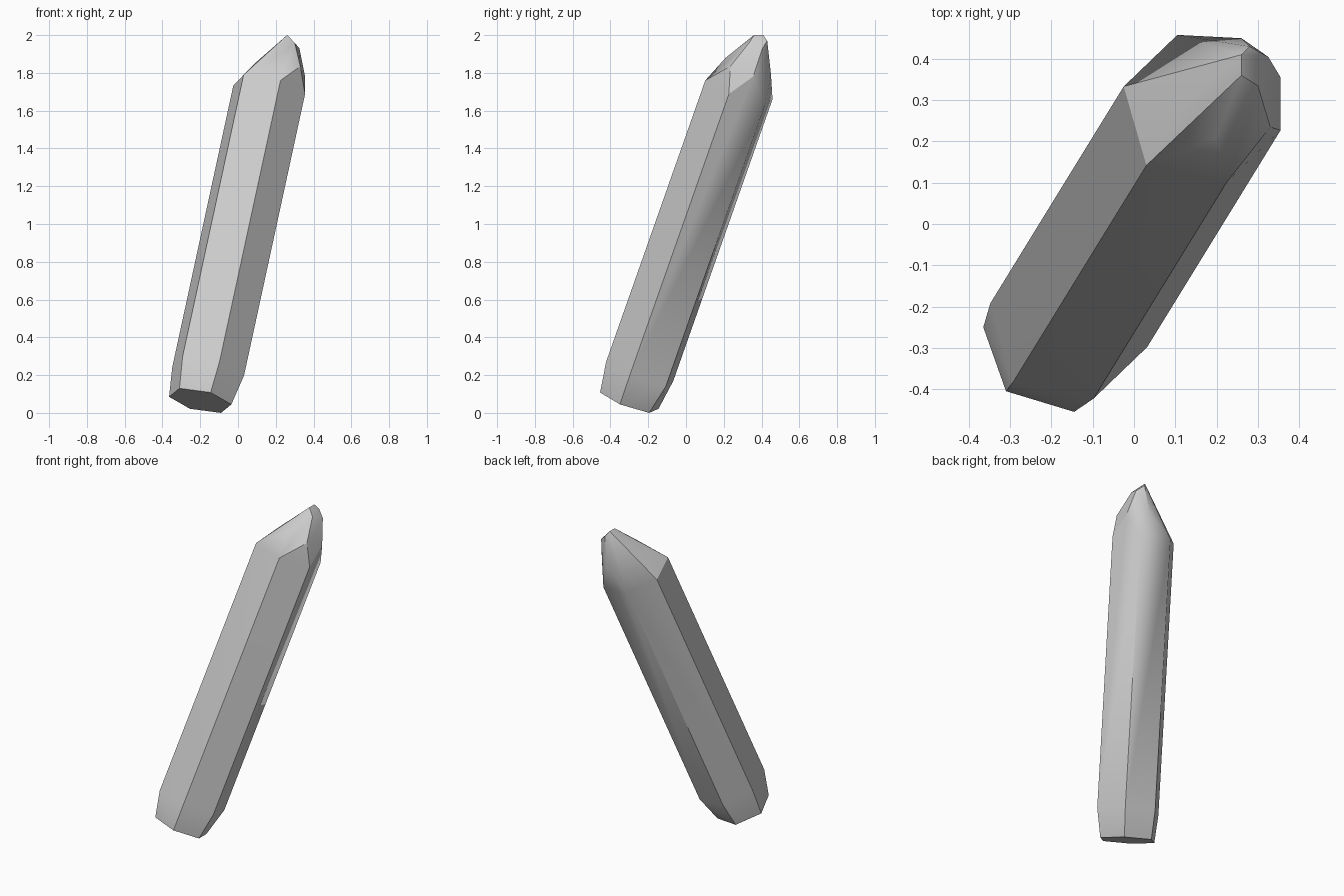
import bpy
import bmesh
import math
from mathutils import Vector

cube = bpy.data.objects.get("Cube")
if cube:
    bpy.data.objects.remove(cube)


def hex_ring(centre, half_corners):
    """Six corners of a point-symmetric hexagon from three corner offsets."""
    centre = Vector(centre)
    offsets = [Vector(c) for c in half_corners]
    return [centre + o for o in offsets] + [centre - o for o in offsets]


# Leaning hexagonal shaft: the same section at both ends
section = [(-.135, -.138, .08), (.06, -.178, .05), (.19, -.053, -.022)]
shaft_bottom = hex_ring((-.158, -.245, .22), section)
shaft_top = hex_ring((.165, .28, 1.71), section)

# Narrower cut foot
foot_section = [(-.11, -.105, .065), (.055, -.155, .043), (.165, -.05, -.02)]
foot = hex_ring((-.2, -.3, .065), foot_section)

# Facet corners of the chiselled tip
tip = [Vector(p) for p in (
    (.26, .36, 2), (.26, .41, 2),                            # ridge
    (.20, .21, 1.88), (.10, .27, 1.86),                      # front facets
    (.33, .235, 1.835), (.30, .335, 1.96),                   # left facets
    (.355, .355, 1.78), (.325, .405, 1.93),
    (.28, .43, 1.97), (.26, .45, 1.79),                      # back facets
)]

# Wrap the corners in one convex stone
bm = bmesh.new()
for point in foot + shaft_bottom + shaft_top + tip:
    bm.verts.new(point)
bmesh.ops.convex_hull(bm, input=bm.verts[:])
loose = [v for v in bm.verts if not v.link_faces]
bmesh.ops.delete(bm, geom=loose, context='VERTS')
bmesh.ops.dissolve_limit(bm, angle_limit=math.radians(1.5),
                         verts=bm.verts[:], edges=bm.edges[:])
bmesh.ops.recalc_face_normals(bm, faces=bm.faces[:])
mesh = bpy.data.meshes.new("crystal")
bm.to_mesh(mesh)
bm.free()

crystal = bpy.data.objects.new("crystal", mesh)
bpy.context.collection.objects.link(crystal)

# Plain grey stone
grey = bpy.data.materials.new("grey_stone")
grey.use_nodes = True
colour = (.6, .6, .6, 1)
grey.diffuse_color = colour
grey.node_tree.nodes["Principled BSDF"].inputs["Base Color"].default_value = colour
mesh.materials.append(grey)

# Soft shallow facets, crisp long edges
bpy.ops.object.select_all(action='DESELECT')
crystal.select_set(True)
bpy.context.view_layer.objects.active = crystal
bpy.ops.object.shade_smooth_by_angle(angle=math.radians(30))
weighted = crystal.modifiers.new("flat_sides", 'WEIGHTED_NORMAL')
weighted.keep_sharp = True
